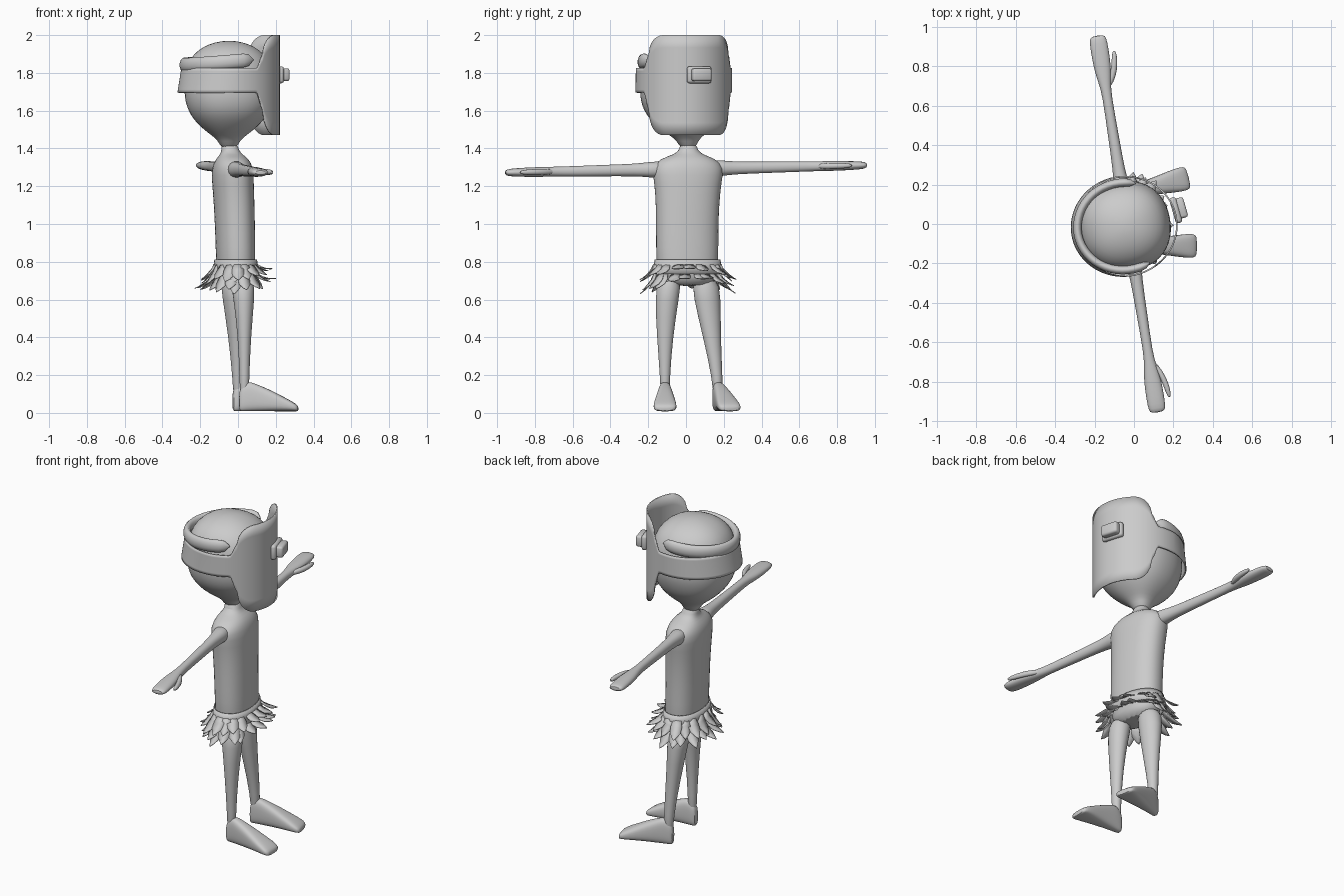
import bpy, bmesh, math, random
from mathutils import Vector, Matrix

if "Cube" in bpy.data.objects:
    bpy.data.objects.remove(bpy.data.objects["Cube"])

random.seed(4)
grey = bpy.data.materials.new("plain grey")
grey.diffuse_color = (0.6, 0.6, 0.6, 1)
grey.use_nodes = True
grey.node_tree.nodes["Principled BSDF"].inputs["Base Color"].default_value = grey.diffuse_color


def finish(name, bm, subsurf=0, thick=0.0, angle=50):
    bmesh.ops.recalc_face_normals(bm, faces=bm.faces)
    me = bpy.data.meshes.new(name)
    bm.to_mesh(me)
    bm.free()
    me.materials.append(grey)
    ob = bpy.data.objects.new(name, me)
    bpy.context.collection.objects.link(ob)
    if thick:
        m = ob.modifiers.new("thickness", 'SOLIDIFY')
        m.thickness = thick
        m.offset = 0
    if subsurf:
        ob.modifiers.new("smooth", 'SUBSURF').levels = subsurf
        ob.modifiers["smooth"].render_levels = subsurf
    bpy.ops.object.select_all(action='DESELECT')
    ob.select_set(True)
    bpy.context.view_layer.objects.active = ob
    bpy.ops.object.shade_smooth_by_angle(angle=math.radians(angle))
    return ob


def loft(name, rings, n=16, power=1.0, caps=True, **kw):
    """Skin a list of (centre, axis u, axis v) superellipse sections."""
    def f(t):
        return math.copysign(abs(t) ** power, t)
    bm = bmesh.new()
    loops = []
    for c, u, v in rings:
        c, u, v = Vector(c), Vector(u), Vector(v)
        loops.append([bm.verts.new(c + u * f(math.cos(a)) + v * f(math.sin(a)))
                      for a in (2 * math.pi * (i + 0.5) / n for i in range(n))])
    for a, b in zip(loops, loops[1:]):
        for i in range(n):
            j = (i + 1) % n
            bm.faces.new((a[i], a[j], b[j], b[i]))
    if caps:
        bm.faces.new(loops[0])
        bm.faces.new(loops[-1])
    return finish(name, bm, **kw)


def turned(x, y, deg):
    return Matrix.Rotation(math.radians(deg), 3, 'Z') @ Vector((x, y, 0))


def upright(rows, deg):
    """Horizontal sections from rows of (z, cx, cy, half depth, half width)."""
    return [((cx, cy, z), turned(hx, 0, deg), turned(0, hy, deg)) for z, cx, cy, hx, hy in rows]


# torso with neck
loft("torso", upright([
    (0.67, -0.01, 0.01, 0.07, 0.11), (0.71, -0.01, 0.01, 0.097, 0.155), (0.80, -0.012, 0.007, 0.103, 0.168),
    (0.95, -0.015, 0.006, 0.104, 0.167), (1.10, -0.02, 0.008, 0.106, 0.170), (1.22, -0.027, 0.01, 0.109, 0.180),
    (1.30, -0.03, 0.01, 0.108, 0.197), (1.345, -0.03, 0.01, 0.085, 0.15), (1.367, -0.035, 0.012, 0.06, 0.08),
    (1.39, -0.042, 0.013, 0.045, 0.047), (1.43, -0.045, 0.012, 0.043, 0.045)], 8),
    n=20, power=0.88, subsurf=1)

# head
HC = Vector((-0.05, -0.012, 0))
HR = 10
profile = [(1.40, .043), (1.44, .056), (1.47, .092), (1.50, .134), (1.55, .186), (1.60, .216), (1.65, .232),
           (1.70, .238), (1.78, .234), (1.85, .218), (1.90, .188), (1.94, .135), (1.962, .075), (1.97, .02)]
loft("head", upright([(z, -0.048, 0.012 - 0.024 * min(1, (z - 1.4) / 0.2), r, r * 0.98)
                      for z, r in profile], HR), n=24, power=0.9, subsurf=1)


# mask and strap: one curved shell, tall in front, narrow behind
def face_share(a):
    if a < 35:
        return 1
    if a < 57:
        return 0.4 + 0.6 * math.sqrt(1 - ((a - 35) / 22) ** 2)
    t = min(1, (a - 57) / 9)
    return 0.4 * (1 - t * t * (3 - 2 * t))


bm = bmesh.new()
N, M = 144, 8
cols = []
for i in range(N):
    th = 2 * math.pi * i / N
    w = face_share(abs(math.degrees(math.atan2(math.sin(th), math.cos(th)))))
    lo, hi = 1.695 - 0.225 * w, 1.825 + 0.175 * w
    col = []
    for k in range(M + 1):
        z = lo + (hi - lo) * k / M
        s = 1 - 0.6 * (z - 1.69) * max(0, -math.cos(th))
        p = HC + turned(0.268 * s * math.cos(th), 0.252 * s * math.sin(th), HR)
        col.append(bm.verts.new((p.x, p.y, z)))
    cols.append(col)
for i in range(N):
    a, b = cols[i], cols[(i + 1) % N]
    for k in range(M):
        bm.faces.new((a[k], b[k], b[k + 1], a[k + 1]))
finish("mask_and_strap", bm, thick=0.008)

# padded roll around the back of the head
rings = []
for i in range(33):
    t = i / 32
    th = math.radians(66 + 228 * t)
    end = min(1, math.sqrt(max(0.01, 1 - (1 - min(t, 1 - t) / 0.07) ** 2))) if min(t, 1 - t) < 0.07 else 1
    radial = turned(math.cos(th), math.sin(th), HR)
    p = HC + turned(0.238 * math.cos(th), 0.222 * math.sin(th), HR)
    p.z = 1.862 + 0.02 * math.cos(th)
    rings.append((p, radial * 0.022 * end, (0, 0, 0.038 * end)))
loft("head_roll", rings, n=12)


# eyepiece on the mask
def box(name, centre, size, bevel):
    bm = bmesh.new()
    bmesh.ops.create_cube(bm, size=1)
    bmesh.ops.scale(bm, vec=size, verts=bm.verts)
    bmesh.ops.bevel(bm, geom=bm.edges[:], offset=bevel, segments=2, affect='EDGES', profile=0.5)
    bmesh.ops.rotate(bm, matrix=Matrix.Rotation(math.radians(16), 3, 'Z'), verts=bm.verts)
    bmesh.ops.translate(bm, vec=centre, verts=bm.verts)
    finish(name, bm)


box("eyepiece_base", (0.212, 0.07, 1.79), (0.035, 0.135, 0.09), 0.014)
box("eyepiece", (0.233, 0.08, 1.79), (0.06, 0.105, 0.068), 0.012)

# arms, hands and thumbs
arm = [(.10, .055, .05), (.20, .042, .042), (.26, .031, .034), (.45, .028, .031), (.66, .023, .027),
       (.72, .033, .027), (.79, .045, .027), (.89, .047, .024), (.94, .044, .02), (.957, .034, .012)]
thumb = [(.69, .012, .013), (.75, .046, .018), (.81, .064, .017), (.86, .071, .014), (.88, .072, .006)]


def on_arm(y, off=0):
    return (-0.033 - 0.16 * y + off, y, 1.2915 + 0.0205 * y)


for s, side in ((-1, "right"), (1, "left")):
    loft(side + "_arm", [(on_arm(s * y), (hx, 0.16 * hx, 0), (0, 0, hz)) for y, hx, hz in arm],
         n=12, power=0.9, subsurf=1)
    loft(side + "_thumb", [(on_arm(s * y, o), (h, 0, 0), (0, 0, h)) for y, o, h in thumb], n=8, subsurf=1)

# legs and feet
legs = {
    "right": ([(.72, .02, -.085, .07, .065), (.62, .032, -.1, .058, .066), (.4, .034, -.112, .035, .043),
               (.18, .034, -.111, .026, .026), (.08, .034, -.111, .025, .025)], 0),
    "left": ([(.72, -.028, .1, .07, .07), (.62, -.025, .111, .06, .077), (.4, -.01, .137, .041, .048),
              (.18, 0, .167, .029, .028), (.08, 0, .167, .027, .026)], 14)}
foot = [(-.03, .020, .11), (-.012, .027, .15), (.02, .033, .168), (.05, .037, .158), (.11, .045, .135),
        (.18, .055, .10), (.24, .062, .068), (.27, .061, .05), (.287, .05, .035)]
for side, (rows, deg) in legs.items():
    loft(side + "_leg", upright(rows, deg), n=14, subsurf=1)
    ankle = Vector((rows[-1][1], rows[-1][2], 0))
    loft(side + "_foot", [(ankle + turned(t, 0, deg) + Vector((0, 0, (h + .008) / 2)),
                           turned(0, w, deg), (0, 0, (h - .008) / 2)) for t, w, h in foot],
         n=16, power=0.65, subsurf=1)

# skirt waistband
loft("skirt_band", upright([(.812, -.012, .008, .107, .171), (.78, -.012, .008, .112, .178),
                            (.735, -.012, .008, .118, .186)], 8), n=32, power=0.9, caps=False, thick=0.006)

# skirt leaves in two rows, lifted in front
outline = [(0, .022), (.3, .032), (.6, .03), (.85, .014), (1, .001)]
bm = bmesh.new()
for row, (root, length, count) in enumerate(((.785, .12, 18), (.735, .125, 20))):
    for i in range(count):
        th = 2 * math.pi * (i + 0.5 * row) / count + random.uniform(-.08, .08)
        front = max(0, math.cos(th)) ** 4
        tilt = math.radians(22 + 40 * front + random.uniform(-8, 14))
        size = length * random.uniform(.85, 1.12) * (1 - .25 * front)
        out = turned(math.cos(th), math.sin(th), 8)
        across = out.cross(Vector((0, 0, 1)))
        p = Vector((-.012, .008, root)) + turned(.108 * math.cos(th), .174 * math.sin(th), 8)
        prev = None
        for t, w in outline:
            bend = tilt + 0.35 * t
            c = p + (out * math.sin(bend) - Vector((0, 0, math.cos(bend)))) * size * t
            cur = [bm.verts.new(c - across * w), bm.verts.new(c + out * .008 * (1 - t)),
                   bm.verts.new(c + across * w)]
            if prev:
                for k in (0, 1):
                    bm.faces.new((prev[k], prev[k + 1], cur[k + 1], cur[k]))
            prev = cur
finish("skirt_leaves", bm, thick=0.004)
